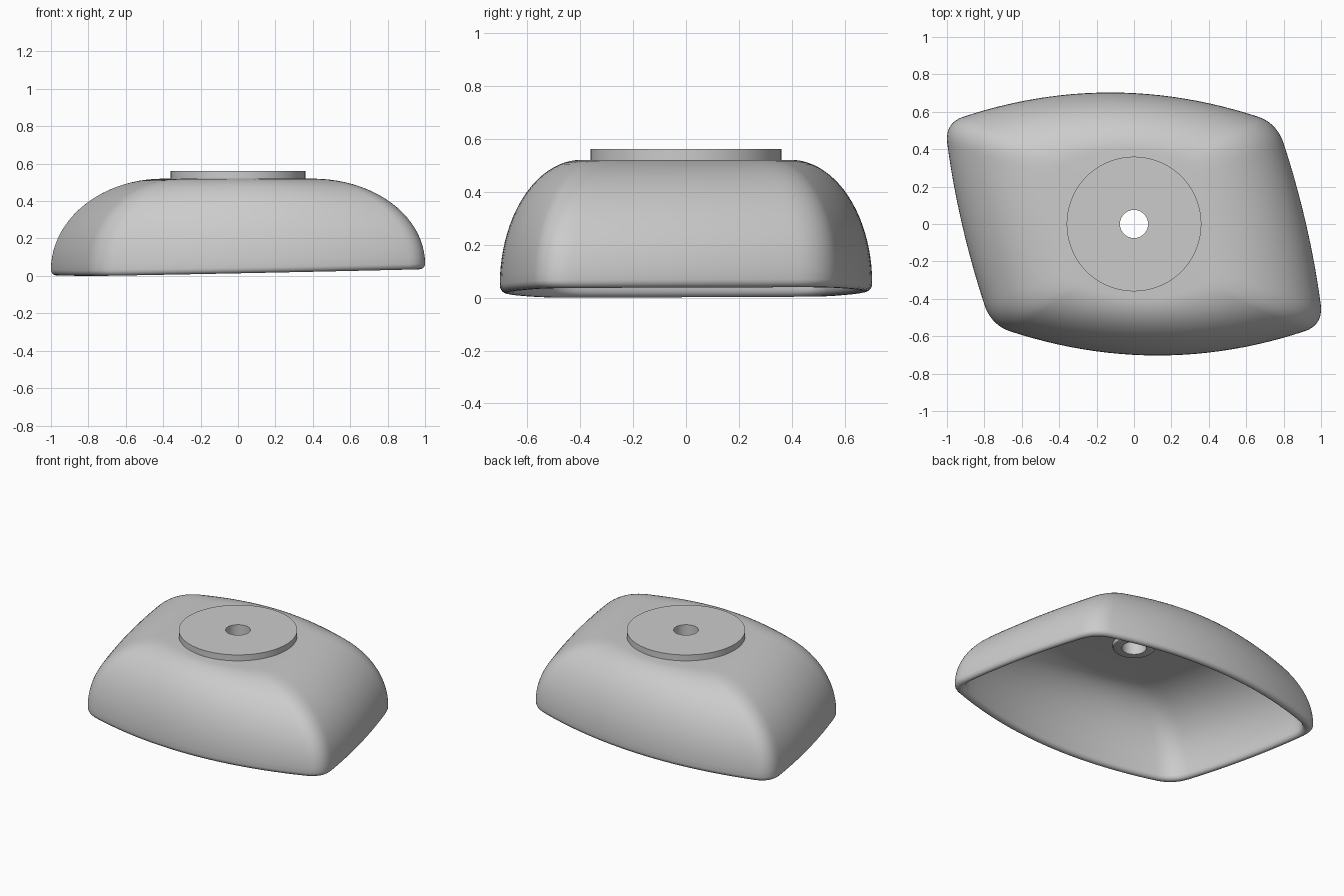
import bpy, math
from mathutils import Vector

if "Cube" in bpy.data.objects:
    bpy.data.objects.remove(bpy.data.objects["Cube"])


def make_object(name, rings, closed=True):
    """Skin a list of equal-length vertex rings; closed joins last ring to first."""
    n, m = len(rings[0]), len(rings)
    verts = [p for ring in rings for p in ring]
    faces = []
    for r in range(m if closed else m - 1):
        a, b = r * n, ((r + 1) % m) * n
        for i in range(n):
            j = (i + 1) % n
            faces.append((a + i, a + j, b + j, b + i))
    mesh = bpy.data.meshes.new(name)
    mesh.from_pydata(verts, [], faces)
    obj = bpy.data.objects.new(name, mesh)
    bpy.context.collection.objects.link(obj)
    bpy.ops.object.select_all(action='DESELECT')
    obj.select_set(True)
    bpy.context.view_layer.objects.active = obj
    bpy.ops.object.mode_set(mode='EDIT')
    bpy.ops.mesh.select_all(action='SELECT')
    bpy.ops.mesh.normals_make_consistent(inside=False)
    bpy.ops.object.mode_set(mode='OBJECT')
    bpy.ops.object.shade_smooth_by_angle(angle=math.radians(35))
    return obj


def bez(a, c, b, t):
    return a * (1 - t) ** 2 + c * (2 * t * (1 - t)) + b * t * t


def revolve(name, profile, n=96):
    make_object(name, [[(r * math.cos(2 * math.pi * i / n), r * math.sin(2 * math.pi * i / n), z)
                        for i in range(n)] for r, z in profile])


# Skewed plan outline: bowed edges with rounded corners, symmetric by half turn
corners = [Vector((-1.02, 0.54)), Vector((0.77, 0.54)), Vector((1.02, -0.54)), Vector((-0.77, -0.54))]
controls = [Vector((-0.13, 0.87)), Vector((0.96, 0.0)), Vector((0.13, -0.87)), Vector((-0.96, 0.0))]
trim = [0.055, 0.10, 0.055, 0.10]
outline = []
for k in range(4):
    a, b, c, t0 = corners[k], corners[(k + 1) % 4], controls[k], trim[k]
    for i in range(25):
        outline.append(bez(a, c, b, t0 + (1 - 2 * t0) * i / 24))
    nxt = bez(b, controls[(k + 1) % 4], corners[(k + 2) % 4], trim[(k + 1) % 4])
    end = outline[-1]
    for i in range(1, 10):
        outline.append(bez(end, b, nxt, i / 10))
mx = max(p.x for p in outline)
my = max(p.y for p in outline)
outline = [Vector((p.x / mx, p.y * 0.703 / my)) for p in outline]

RIM = 0.03
rim_low = min(0.02 * p.x + 0.008 * p.y for p in outline)


def rim_z(p):
    return 0.02 * p.x + 0.008 * p.y - rim_low


def wall_ring(sx, sy, rise, top):
    ring = []
    for p in outline:
        base = rim_z(p) + RIM
        ring.append((p.x * sx, p.y * sy, base + (top - base) * rise))
    return ring


def hole_ring(radius, z):
    return [(radius * p.x / p.length, radius * p.y / p.length, z) for p in outline]


# Hollow domed shell: outer wall, rolled rim, inner wall, ceiling
OUT, INN = (1.0, 1.0), (0.945, 0.925)
STEPS = 22
rings = [hole_ring(0.10, 0.52)]
for i in range(STEPS, -1, -1):
    t = math.pi / 2 * i / STEPS
    rings.append(wall_ring(0.40 + 0.60 * math.cos(t), 0.56 + 0.44 * math.cos(t), math.sin(t), 0.52))
for i in range(1, 10):
    f = math.pi * i / 10
    w = (1 + math.cos(f)) / 2
    sx, sy = (INN[k] + (OUT[k] - INN[k]) * w for k in (0, 1))
    rings.append([(p.x * sx, p.y * sy, rim_z(p) + RIM * (1 - math.sin(f))) for p in outline])
for i in range(STEPS + 1):
    t = math.pi / 2 * i / STEPS
    rings.append(wall_ring(0.39 + (INN[0] - 0.39) * math.cos(t),
                           0.54 + (INN[1] - 0.54) * math.cos(t), math.sin(t), 0.47))
rings.append(hole_ring(0.10, 0.47))
make_object("shell", rings)

# Round mounting pad on top with centre hole
revolve("top_pad", [(0.075, 0.50), (0.36, 0.50), (0.36, 0.56), (0.075, 0.56)])

# Small collar round the hole on the underside
revolve("inner_collar", [(0.075, 0.50), (0.13, 0.50), (0.13, 0.455), (0.127, 0.448),
                         (0.12, 0.445), (0.075, 0.445)])
